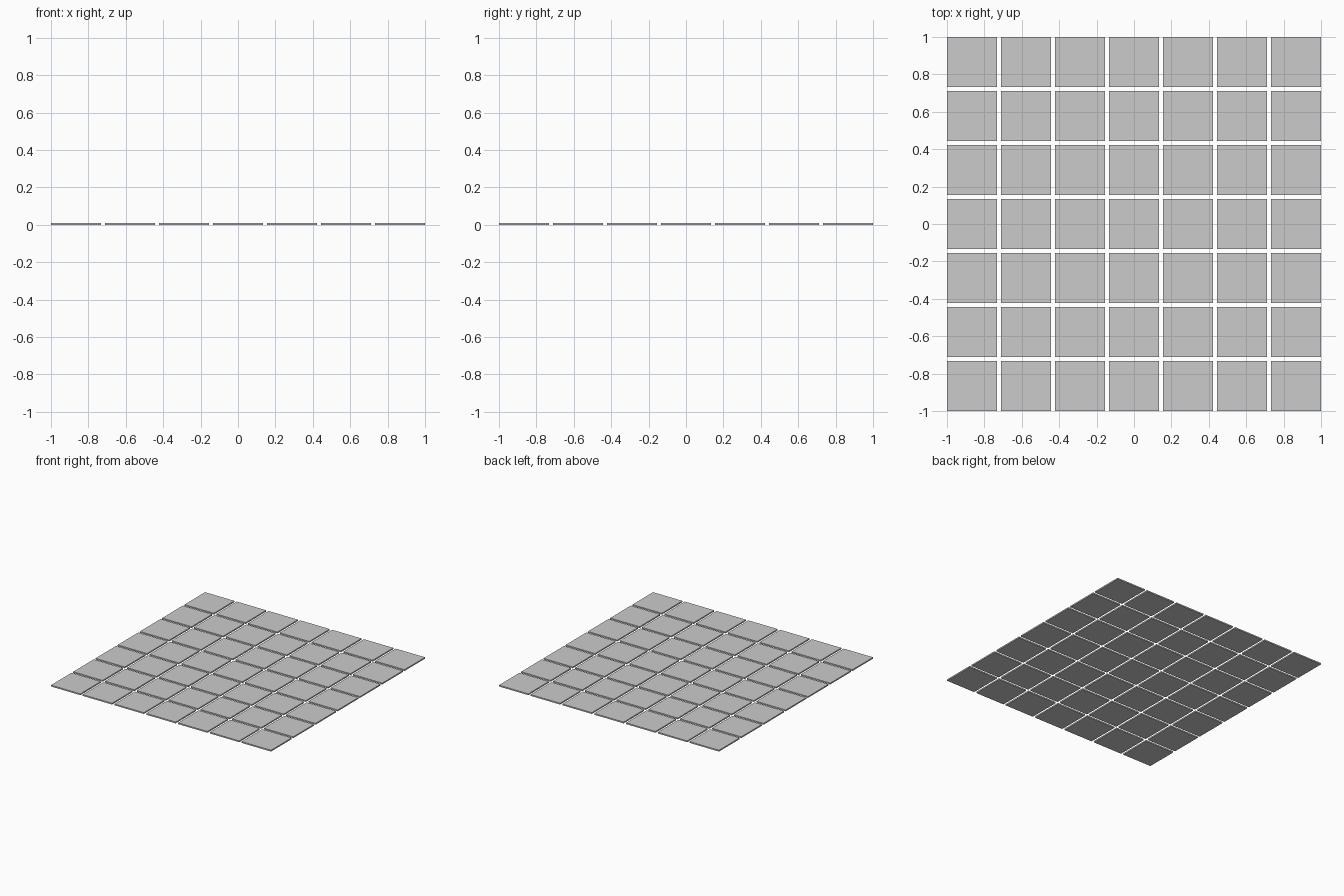
import bpy

if "Cube" in bpy.data.objects:
    bpy.data.objects.remove(bpy.data.objects["Cube"])

COUNT = 7
TILE = 2 * 12 / 90      # tile side
PITCH = 2 * 13 / 90     # tile side plus gap
THICK = 0.011


def add_tile(name, x, y):
    bpy.ops.mesh.primitive_cube_add(size=1, location=(x, y, THICK / 2))
    tile = bpy.context.object
    tile.name = name
    tile.scale = (TILE, TILE, THICK)
    bpy.ops.object.transform_apply(location=False, rotation=False, scale=True)
    return tile


# Square grid of separate thin floor tiles
first = add_tile("floor_tile_0_0", -1 + TILE / 2, -1 + TILE / 2)
for row in range(COUNT):
    for col in range(COUNT):
        if row == col == 0:
            continue
        tile = bpy.data.objects.new(f"floor_tile_{row}_{col}", first.data)
        tile.location = first.location
        tile.location.x += col * PITCH
        tile.location.y += row * PITCH
        bpy.context.collection.objects.link(tile)
